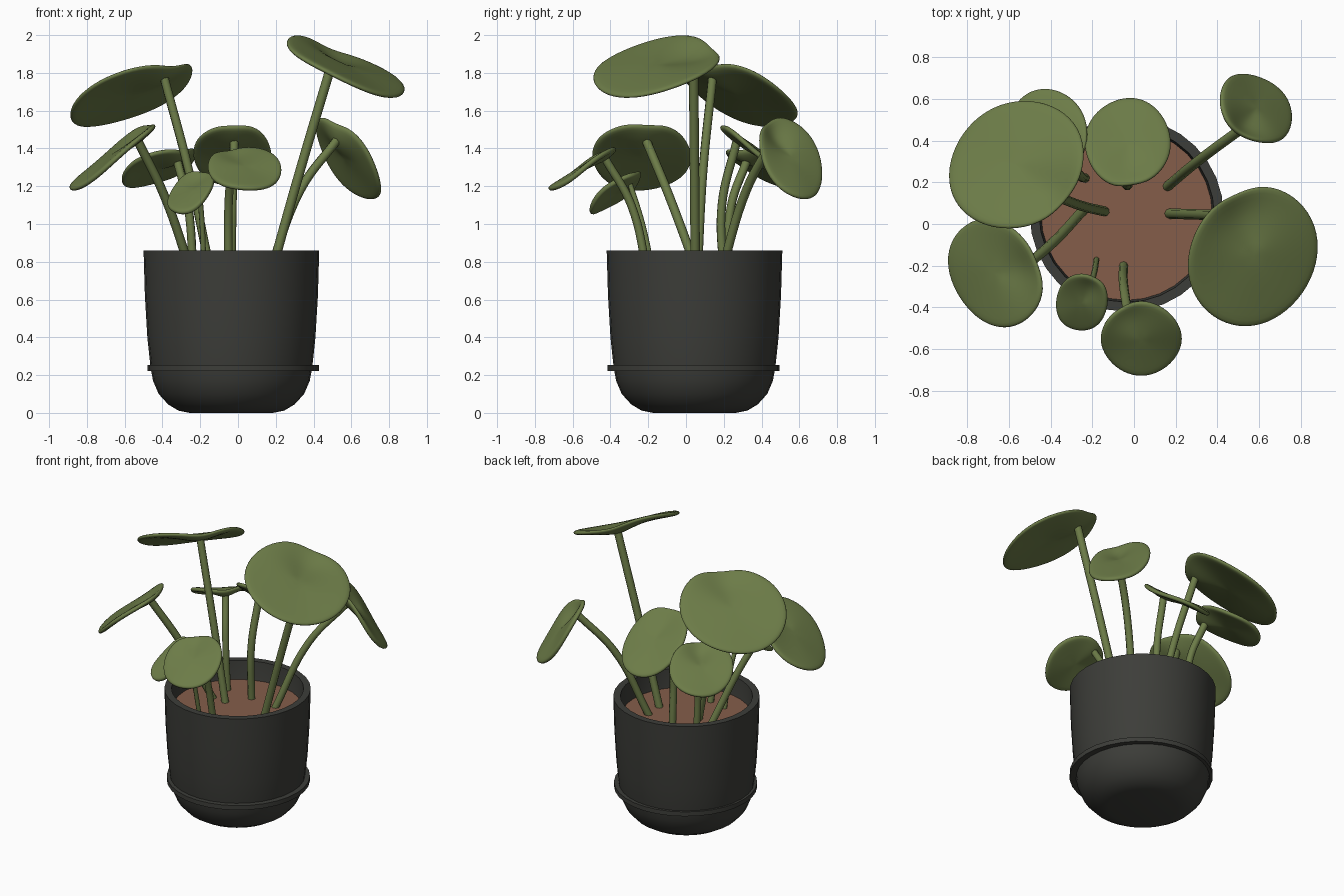
import bpy, bmesh, math
from math import sin, cos, pi, radians, exp
from mathutils import Vector

if "Cube" in bpy.data.objects:
    bpy.data.objects.remove(bpy.data.objects["Cube"])


def material(name, rgb):
    m = bpy.data.materials.new(name)
    m.diffuse_color = (*rgb, 1)
    m.use_nodes = True
    m.node_tree.nodes["Principled BSDF"].inputs["Base Color"].default_value = m.diffuse_color
    return m


GREEN = material("leaf_green", (0.15, 0.2, 0.064))
CHARCOAL = material("charcoal", (0.046, 0.047, 0.041))
SOIL = material("soil_brown", (0.235, 0.11, 0.068))


def finish(name, bm, mat, loc=(0, 0, 0), angle=40):
    bmesh.ops.recalc_face_normals(bm, faces=bm.faces)
    me = bpy.data.meshes.new(name)
    bm.to_mesh(me)
    bm.free()
    ob = bpy.data.objects.new(name, me)
    bpy.context.collection.objects.link(ob)
    ob.location = loc
    me.materials.append(mat)
    smooth(ob, angle)
    return ob


def smooth(ob, angle=40):
    bpy.ops.object.select_all(action='DESELECT')
    ob.select_set(True)
    bpy.context.view_layer.objects.active = ob
    bpy.ops.object.shade_smooth_by_angle(angle=radians(angle))


def skin(bm, rings, closed=False):
    """Bridge rings of vertices; a ring of one vertex becomes a fan."""
    pairs = list(zip(rings, rings[1:]))
    if closed:
        pairs.append((rings[-1], rings[0]))
    for a, b in pairs:
        n = max(len(a), len(b))
        for i in range(n):
            j = (i + 1) % n
            if len(a) == 1:
                bm.faces.new((a[0], b[i], b[j]))
            elif len(b) == 1:
                bm.faces.new((a[i], a[j], b[0]))
            else:
                bm.faces.new((a[i], a[j], b[j], b[i]))


def lathe(name, profile, mat, loc, n=32, closed=False):
    bm = bmesh.new()
    rings = []
    for r, z in profile:
        k = 1 if r == 0 else n
        rings.append([bm.verts.new((r * cos(2 * pi * i / n), r * sin(2 * pi * i / n), z))
                      for i in range(k)])
    skin(bm, rings, closed)
    return finish(name, bm, mat, loc)


def stem(name, points, radius):
    cu = bpy.data.curves.new(name, 'CURVE')
    cu.dimensions = '3D'
    cu.bevel_depth = radius
    cu.bevel_resolution = 2
    cu.resolution_u = 8
    cu.use_fill_caps = True
    sp = cu.splines.new('BEZIER')
    sp.bezier_points.add(len(points) - 1)
    for bp, p in zip(sp.bezier_points, points):
        bp.co = p
        bp.handle_left_type = bp.handle_right_type = 'AUTO'
    ob = bpy.data.objects.new(name, cu)
    bpy.context.collection.objects.link(ob)
    cu.materials.append(GREEN)
    bpy.ops.object.select_all(action='DESELECT')
    ob.select_set(True)
    bpy.context.view_layer.objects.active = ob
    bpy.ops.object.convert(target='MESH')
    smooth(bpy.context.view_layer.objects.active, 60)


def leaf(name, c, h, phi, psi, base, bend, top, radius=0.022):
    """Tilted oval leaf (half extents h) dimpled where its stem joins."""
    c, top = Vector(c), Vector(top)
    phi, psi = radians(phi), radians(psi)
    hx, hy, hz = (v - 0.005 for v in h)
    U = Vector((hx, hy * sin(phi), hz * cos(psi)))
    V = Vector((0, hy * cos(phi), hz * sin(psi)))
    N = U.cross(V).normalized()
    d = (top - c).dot(N)
    q = top - N * d - c
    qu = q.x / hx
    qv = (q.y - hy * sin(phi) * qu) / (hy * cos(phi))
    dip = min(max(-d, 0.02), 0.055)
    ts = math.atan2(qv, qu)
    n, th = 28, 0.015
    bm = bmesh.new()
    rings = []
    for s, side in ((0, 1), (.3, 1), (.6, 1), (.85, 1), (.97, .9), (1, 0),
                    (.97, -.9), (.85, -1), (.6, -1), (.3, -1), (0, -1)):
        ring = []
        for i in range(1 if s == 0 else n):
            t = 2 * pi * i / n
            dt = (t - ts + pi) % (2 * pi) - pi
            r = s * (1 - 0.07 * exp(-(dt / 0.3) ** 2))
            u, v = r * cos(t), r * sin(t)
            g = exp(-((u - qu) ** 2 + (v - qv) ** 2) / 0.16)
            off = side * th - dip * g + 0.008 * s * s * sin(3 * (t - ts))
            ring.append(bm.verts.new(c + U * u + V * v + N * off))
        rings.append(ring)
    skin(bm, rings)
    ob = finish(name, bm, GREEN, angle=80)
    ob.modifiers.new("soften", 'SUBSURF').levels = 1
    ob.modifiers["soften"].render_levels = 1
    end = c + q - N * dip
    stem(name + "_stem", [base, bend, end], radius)


# Pot, its collar and the soil
POT = (-0.035, 0.045, 0)
lathe("pot", [(0, 0), (.22, 0), (.28, .012), (.335, .045), (.385, .1), (.415, .17),
              (.428, .24), (.445, .4), (.458, .62), (.465, .86), (.42, .86), (.41, .72),
              (.4, .68), (0, .68)], CHARCOAL, POT)
lathe("pot_collar", [(.40, .222), (.455, .222), (.455, .253), (.40, .253)],
      CHARCOAL, (-0.025, 0.04, 0), closed=True)
lathe("soil", [(0, .73), (.414, .73), (.405, .70), (0, .70)], SOIL, POT)

# Leaves with their stems
leaf("upper_left_leaf", (-.565, .285, 1.695), (.335, .315, .185), 9, -48,
     (-.14, .06, .72), (-.26, .09, 1.28), (-.39, .14, 1.77), .024)
leaf("upper_right_leaf", (.57, -.155, 1.835), (.32, .345, .165), 7, 147,
     (.17, .05, .72), (.325, .045, 1.27), (.50, .04, 1.86), .025)
leaf("right_leaf", (.585, .555, 1.35), (.18, .175, .23), -20, 225,
     (.16, .18, .72), (.33, .32, 1.18), (.52, .46, 1.44), .024)
leaf("back_leaf", (-.03, .39, 1.37), (.215, .22, .17), 0, -90,
     (-.035, .2, .72), (-.03, .19, 1.1), (-.02, .27, 1.44), .024)
leaf("back_left_leaf", (-.42, .43, 1.305), (.205, .225, .115), 0, -50,
     (-.235, .22, .72), (-.265, .24, 1.1), (-.32, .32, 1.33), .023)
leaf("left_leaf", (-.665, -.235, 1.36), (.23, .27, .19), -12, 12,
     (-.24, .07, .72), (-.39, -.09, 1.15), (-.53, -.21, 1.44), .024)
leaf("small_front_leaf", (-.25, -.375, 1.17), (.13, .145, .12), 0, 60,
     (-.18, -.17, .72), (-.19, -.23, 1.0), (-.21, -.3, 1.22), .014)
leaf("front_leaf", (.035, -.55, 1.295), (.203, .18, .125), 0, 95,
     (-.05, -.2, .72), (-.05, -.29, 1.1), (-.03, -.43, 1.35), .022)
